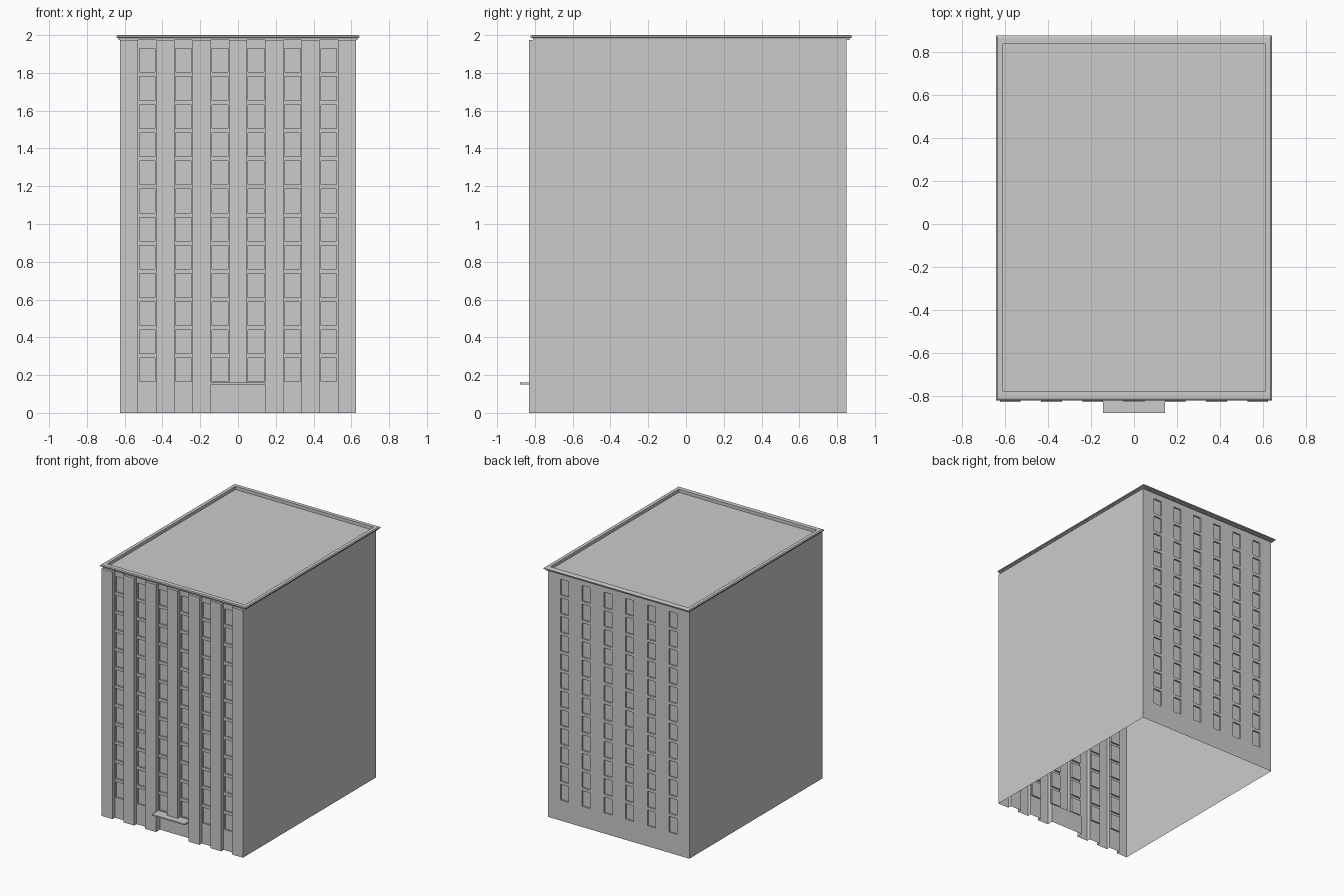
import bpy, bmesh
from mathutils import Vector

if "Cube" in bpy.data.objects:
    bpy.data.objects.remove(bpy.data.objects["Cube"])

HX, Y_FRONT, Y_BACK, Z_ROOF = 0.625, -0.83, 0.85, 1.975
COL = 2 * HX / 13                      # 13 equal strips: piers and bays alternate
FLOORS, SILL, STEP, WIN_H = 12, 0.165, 0.149, 0.125


def finish(bm, name):
    mesh = bpy.data.meshes.new(name)
    bm.to_mesh(mesh)
    bm.free()
    ob = bpy.data.objects.new(name, mesh)
    bpy.context.collection.objects.link(ob)
    return ob


def quad(bm, pts, hint):
    """Add a quad facing the hint direction."""
    f = bm.faces.new([bm.verts.new(p) for p in pts])
    f.normal_update()
    if f.normal.dot(Vector(hint)) < 0:
        f.normal_flip()


def relief_wall(name, xs, zs, y0, out, depth):
    """Thin wall of stepped rectangles; depth(x, z) is how far each cell is set in."""
    bm = bmesh.new()
    mid = lambda a, i: (a[i] + a[i + 1]) / 2
    d = [[depth(mid(xs, i), mid(zs, j)) for j in range(len(zs) - 1)]
         for i in range(len(xs) - 1)]
    Y = lambda v: y0 - out * v
    for i in range(len(xs) - 1):
        for j in range(len(zs) - 1):
            a, b, lo, hi, e = xs[i], xs[i + 1], zs[j], zs[j + 1], d[i][j]
            quad(bm, [(a, Y(e), lo), (b, Y(e), lo), (b, Y(e), hi), (a, Y(e), hi)],
                 (0, out, 0))
            if i + 2 < len(xs) and abs(d[i + 1][j] - e) > 1e-6:
                n = d[i + 1][j]
                quad(bm, [(b, Y(e), lo), (b, Y(n), lo), (b, Y(n), hi), (b, Y(e), hi)],
                     (n - e, 0, 0))
            if j + 2 < len(zs) and abs(d[i][j + 1] - e) > 1e-6:
                n = d[i][j + 1]
                quad(bm, [(a, Y(e), hi), (b, Y(e), hi), (b, Y(n), hi), (a, Y(n), hi)],
                     (0, 0, n - e))
    bmesh.ops.remove_doubles(bm, verts=bm.verts, dist=1e-5)
    return finish(bm, name)


def box(name, x0, x1, y0, y1, z0, z1):
    bm = bmesh.new()
    bmesh.ops.create_cube(bm, size=1)
    for v in bm.verts:
        v.co = ((x0 + x1) / 2 + v.co.x * (x1 - x0), (y0 + y1) / 2 + v.co.y * (y1 - y0),
                (z0 + z1) / 2 + v.co.z * (z1 - z0))
    return finish(bm, name)


# Shared layout of the window grid
bays = [-HX + COL * (k + 0.5) for k in range(1, 13, 2)]
rows = [SILL + STEP * i for i in range(FLOORS)]
zs = sorted([0, 0.155, Z_ROOF] + rows + [z + WIN_H for z in rows])
in_row = lambda z: any(r < z < r + WIN_H for r in rows)
in_bay = lambda x, half: any(abs(x - b) < half for b in bays)


# Front wall: piers, set-back bays, windows and entrance
def front_depth(x, z):
    if abs(x) < 1.5 * COL and z < 0.155:
        return 0.05
    if in_bay(x, 0.042) and in_row(z):
        return 0.043
    return 0.03 if in_bay(x, COL / 2) else 0.0


xs = sorted([-HX + COL * k for k in range(14)] +
            [b + s * 0.042 for b in bays for s in (-1, 1)])
relief_wall("front_wall", xs, zs, Y_FRONT, -1, front_depth)

# Back wall with shallow windows
xs = sorted([-HX, HX] + [b + s * 0.035 for b in bays for s in (-1, 1)])
relief_wall("back_wall", xs, zs, Y_BACK, 1,
            lambda x, z: 0.012 if in_bay(x, 0.035) and in_row(z) else 0.0)

# Plain side walls and roof; the underside stays open
bm = bmesh.new()
for s in (-1, 1):
    quad(bm, [(s * HX, Y_FRONT, 0), (s * HX, Y_BACK, 0),
              (s * HX, Y_BACK, Z_ROOF), (s * HX, Y_FRONT, Z_ROOF)], (s, 0, 0))
finish(bm, "side_walls")
bm = bmesh.new()
quad(bm, [(-HX, -0.80, Z_ROOF), (HX, -0.80, Z_ROOF),
          (HX, Y_BACK, Z_ROOF), (-HX, Y_BACK, Z_ROOF)], (0, 0, 1))
for k in range(0, 13, 2):              # pier tops
    a = -HX + COL * k
    quad(bm, [(a, Y_FRONT, Z_ROOF), (a + COL, Y_FRONT, Z_ROOF),
              (a + COL, -0.80, Z_ROOF), (a, -0.80, Z_ROOF)], (0, 0, 1))
finish(bm, "roof")

# Stepped cornice: profile of (half width, front y, back y, z) swept round the roof
profile = [(0.61, -0.78, 0.84, 1.975), (0.632, -0.81, 0.865, 1.975),
           (0.632, -0.81, 0.865, 1.984), (0.643, -0.822, 0.878, 1.987),
           (0.643, -0.822, 0.878, 1.995), (0.636, -0.815, 0.87, 2.0),
           (0.61, -0.78, 0.84, 2.0)]
bm = bmesh.new()
rings = [[bm.verts.new(p) for p in ((-w, f, z), (w, f, z), (w, b, z), (-w, b, z))]
         for w, f, b, z in profile]
for r, ring in enumerate(rings):
    nxt = rings[(r + 1) % len(rings)]
    for k in range(4):
        m = (k + 1) % 4
        bm.faces.new((ring[k], ring[m], nxt[m], nxt[k]))
bmesh.ops.recalc_face_normals(bm, faces=bm.faces)
finish(bm, "cornice")

# Entrance canopy
box("entrance_canopy", -1.5 * COL, 1.5 * COL, -0.88, -0.79, 0.15, 0.16)
